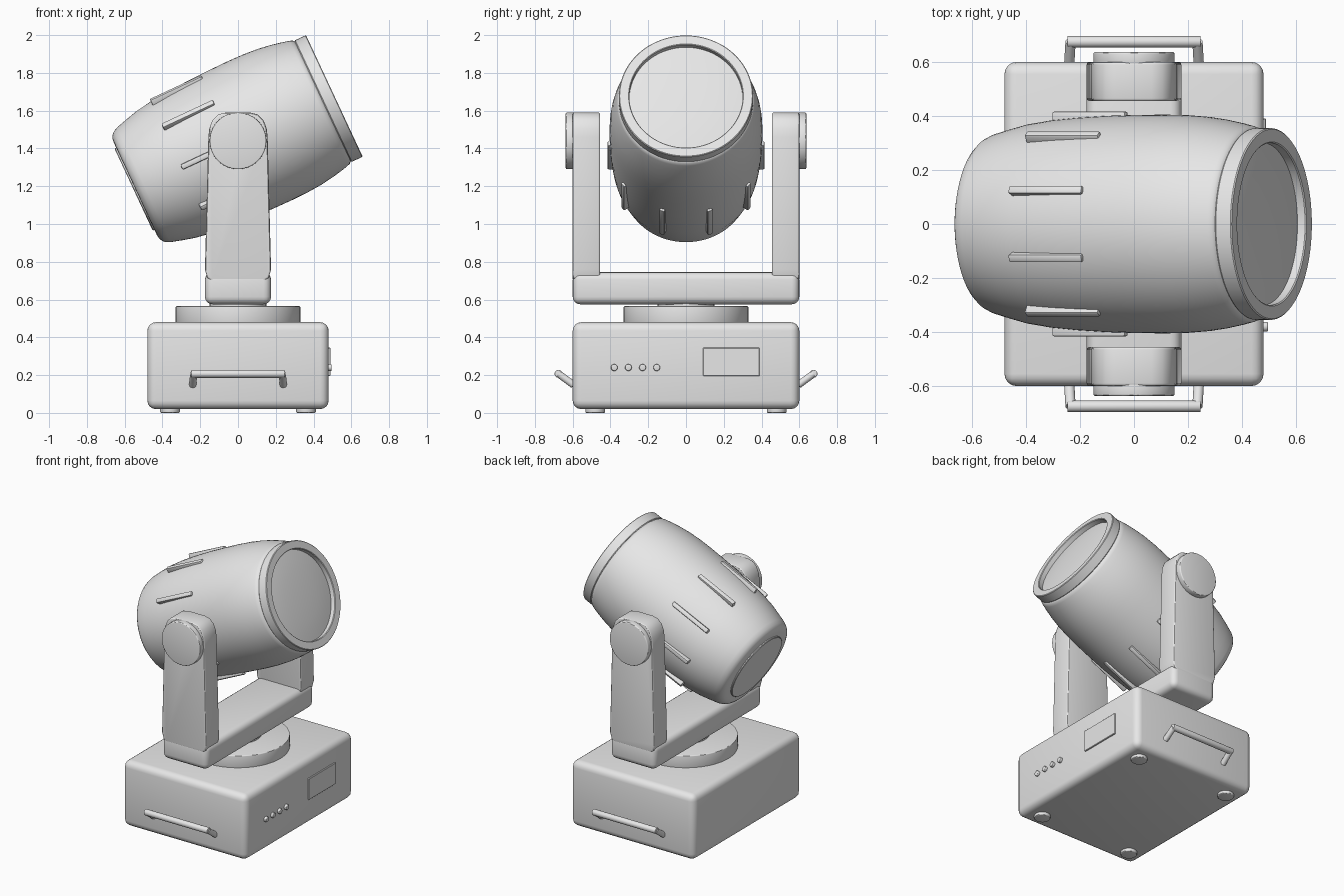
import bpy, bmesh, math
from mathutils import Matrix, Vector

cube = bpy.data.objects.get("Cube")
if cube:
    bpy.data.objects.remove(cube, do_unlink=True)

GREY = (0.8, 0.8, 0.8, 1.0)
grey = bpy.data.materials.new("plain grey")
grey.use_nodes = True
grey.diffuse_color = GREY
grey.node_tree.nodes["Principled BSDF"].inputs["Base Color"].default_value = GREY

# Head frame: local z runs along the barrel towards the lens
HEAD = Matrix.Translation((0, 0, 1.44)) @ Matrix.Rotation(math.radians(65), 4, 'Y')


def finish(name, bm, matrix=Matrix()):
    bmesh.ops.recalc_face_normals(bm, faces=bm.faces)
    bm.transform(matrix)
    mesh = bpy.data.meshes.new(name)
    bm.to_mesh(mesh)
    bm.free()
    mesh.materials.append(grey)
    obj = bpy.data.objects.new(name, mesh)
    bpy.context.collection.objects.link(obj)
    bpy.ops.object.select_all(action='DESELECT')
    obj.select_set(True)
    bpy.context.view_layer.objects.active = obj
    bpy.ops.object.shade_smooth_by_angle()
    return obj


def round_edges(bm, width, segments=4, limit=0.6):
    sharp = [e for e in bm.edges if e.calc_face_angle(0) > limit]
    bmesh.ops.bevel(bm, geom=sharp, offset=width, segments=segments,
                    profile=0.5, affect='EDGES', clamp_overlap=True)


def box(name, size, centre, bevel=0.0, segments=4, matrix=Matrix()):
    bm = bmesh.new()
    bmesh.ops.create_cube(bm, size=1)
    bmesh.ops.scale(bm, vec=size, verts=bm.verts)
    if bevel:
        round_edges(bm, bevel, segments)
    return finish(name, bm, matrix @ Matrix.Translation(centre))


def cylinder(name, radius, start, end, bevel=0.0, sides=64):
    start, end = Vector(start), Vector(end)
    axis = end - start
    bm = bmesh.new()
    bmesh.ops.create_cone(bm, cap_ends=True, segments=sides, radius1=radius,
                          radius2=radius, depth=axis.length)
    if bevel:
        round_edges(bm, bevel, 3, 1.0)
    turn = axis.to_track_quat('Z', 'Y').to_matrix().to_4x4()
    return finish(name, bm, Matrix.Translation((start + end) / 2) @ turn)


def lathe(name, profile, closed=False, sides=96):
    """Spin (radius, height) points round the barrel axis."""
    bm = bmesh.new()
    verts = [bm.verts.new((r, 0, h)) for r, h in profile]
    pairs = list(zip(verts, verts[1:])) + ([(verts[-1], verts[0])] if closed else [])
    edges = [bm.edges.new(p) for p in pairs]
    bmesh.ops.spin(bm, geom=verts + edges, cent=(0, 0, 0), axis=(0, 0, 1),
                   angle=math.tau, steps=sides, use_merge=True)
    bmesh.ops.remove_doubles(bm, verts=bm.verts, dist=0.0002)
    return finish(name, bm, HEAD)


# Base housing, feet and turntable
box("base_housing", (0.96, 1.2, 0.46), (0, 0, 0.25), 0.045)
for i, (sx, sy) in enumerate([(-1, -1), (1, -1), (-1, 1), (1, 1)]):
    cylinder(f"foot_{i + 1}", 0.052, (sx * 0.36, sy * 0.48, 0),
             (sx * 0.36, sy * 0.48, 0.04), 0.006, 32)
cylinder("turntable", 0.33, (0, 0, 0.47), (0, 0, 0.565), 0.006, 96)
cylinder("turntable_bearing", 0.15, (0, 0, 0.55), (0, 0, 0.6))

# Control panel on the side
box("display_panel", (0.018, 0.30, 0.15), (0.48, 0.24, 0.27), 0.003, 1)
for i in range(4):
    y = -0.38 + i * 0.075
    cylinder(f"button_{i + 1}", 0.018, (0.47, y, 0.24), (0.496, y, 0.24), 0.005, 24)

# Carry handles
for side, s in (("front", -1), ("back", 1)):
    tops = [(x, s * 0.675, 0.207) for x in (-0.235, 0.235)]
    cylinder(f"{side}_handle_bar", 0.021, (-0.247, s * 0.675, 0.207),
             (0.247, s * 0.675, 0.207), 0.003, 20)
    for label, top in zip(("right", "left"), tops):
        foot = (top[0] * 1.02, s * 0.595, 0.148)
        cylinder(f"{side}_handle_{label}_leg", 0.019, top, foot, 0.0, 20)

# Yoke: cross beam, two tapered arms, pivot caps
box("yoke_beam", (0.35, 1.2, 0.17), (0, 0, 0.66), 0.04)
half = [(0.14, 0.70), (0.163, 0.715), (0.175, 0.76), (0.157, 1.46), (0.152, 1.505),
        (0.135, 1.55), (0.105, 1.58), (0.065, 1.59)]
outline = half + [(-x, z) for x, z in reversed(half)]
for side, s in (("front", -1), ("back", 1)):
    bm = bmesh.new()
    face = bm.faces.new([bm.verts.new((x, s * 0.455, z)) for x, z in outline])
    moved = bmesh.ops.extrude_face_region(bm, geom=[face])["geom"]
    bmesh.ops.translate(bm, vec=(0, s * 0.145, 0),
                        verts=[v for v in moved if isinstance(v, bmesh.types.BMVert)])
    bmesh.ops.recalc_face_normals(bm, faces=bm.faces)
    round_edges(bm, 0.01, 3, 1.2)
    finish(f"{side}_yoke_arm", bm)
    cylinder(f"{side}_pivot_cap", 0.15, (0, s * 0.59, 1.44), (0, s * 0.637, 1.44), 0.007)

# Head barrel, rear cap, front ring and lens
lathe("head_barrel", [
    (0, -0.6), (0.27, -0.6), (0.292, -0.597), (0.31, -0.588), (0.324, -0.573),
    (0.335, -0.55), (0.352, -0.49), (0.37, -0.42), (0.384, -0.33), (0.394, -0.22),
    (0.401, -0.1), (0.404, 0.02), (0.405, 0.13), (0.403, 0.22), (0.397, 0.3),
    (0.387, 0.37), (0.375, 0.43), (0.365, 0.47), (0.36, 0.485), (0.35, 0.495),
    (0.335, 0.5), (0, 0.5)])
lathe("rear_cap", [(0, -0.61), (0.236, -0.61), (0.24, -0.606), (0.24, -0.59), (0, -0.59)])
lathe("lens_ring", [(0.3, 0.495), (0.351, 0.495), (0.355, 0.5), (0.355, 0.559),
                    (0.351, 0.563), (0.304, 0.563), (0.3, 0.559)], closed=True)
lathe("lens", [(0, 0.546), (0.08, 0.545), (0.16, 0.542), (0.24, 0.536), (0.302, 0.528),
               (0.302, 0.5), (0, 0.5)])

# Cooling fins spaced round the barrel
for i in range(10):
    turn = HEAD @ Matrix.Rotation(math.radians(18 + 36 * i), 4, 'Z')
    box(f"cooling_fin_{i + 1}", (0.05, 0.03, 0.3), (0.391, 0, -0.18), 0.007, 2, turn)
